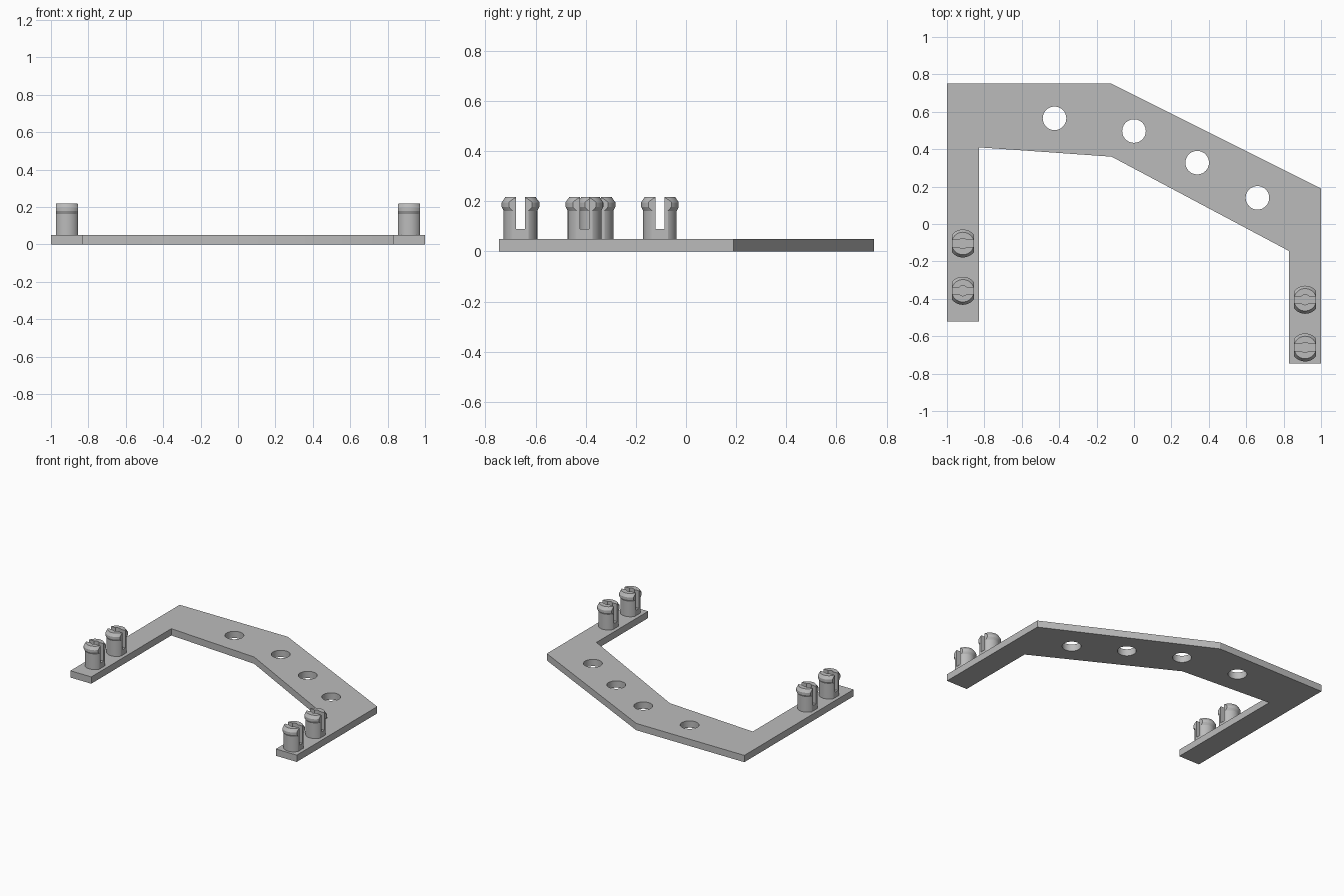
import bpy, bmesh
from math import radians
from mathutils import Matrix, Vector

cube = bpy.data.objects.get("Cube")
if cube:
    bpy.data.objects.remove(cube, do_unlink=True)

# Single grey plastic
grey = bpy.data.materials.new("grey plastic")
grey.use_nodes = True
colour = (0.5, 0.5, 0.5, 1)
grey.diffuse_color = colour
grey.node_tree.nodes["Principled BSDF"].inputs["Base Color"].default_value = colour

THICK, TOP = 0.05, 0.218


def make_object(name, bm):
    bmesh.ops.recalc_face_normals(bm, faces=bm.faces)
    mesh = bpy.data.meshes.new(name)
    bm.to_mesh(mesh)
    bm.free()
    mesh.materials.append(grey)
    ob = bpy.data.objects.new(name, mesh)
    bpy.context.collection.objects.link(ob)
    return ob


def cylinder(name, x, y, z0, z1, r, segments=48):
    bm = bmesh.new()
    bmesh.ops.create_cone(bm, cap_ends=True, segments=segments, radius1=r, radius2=r,
                          depth=z1 - z0, matrix=Matrix.Translation((x, y, (z0 + z1) / 2)))
    return make_object(name, bm)


def box(name, centre, size):
    bm = bmesh.new()
    bmesh.ops.create_cube(bm, size=1, matrix=Matrix.Translation(centre) @ Matrix.Diagonal((*size, 1)))
    return make_object(name, bm)


def combine(ob, tool, operation):
    tool.hide_render = True
    mod = ob.modifiers.new("cut", "BOOLEAN")
    mod.operation, mod.solver, mod.object = operation, "EXACT", tool
    bpy.context.view_layer.objects.active = ob
    bpy.ops.object.modifier_apply(modifier=mod.name)
    bpy.data.objects.remove(tool, do_unlink=True)


def smooth(ob):
    bpy.ops.object.select_all(action="DESELECT")
    ob.select_set(True)
    bpy.context.view_layer.objects.active = ob
    bpy.ops.object.shade_smooth_by_angle(angle=radians(25))


# Bent bracket plate with round holes
outline = [(-1, 0.75), (-0.12, 0.75), (1, 0.19), (1, -0.745), (0.83, -0.745),
           (0.83, -0.145), (-0.12, 0.36), (-0.83, 0.41), (-0.83, -0.52), (-1, -0.52)]
bm = bmesh.new()
face = bm.faces.new([bm.verts.new((x, y, 0)) for x, y in outline])
raised = bmesh.ops.extrude_face_region(bm, geom=[face])["geom"]
bmesh.ops.translate(bm, vec=(0, 0, THICK),
                    verts=[v for v in raised if isinstance(v, bmesh.types.BMVert)])
plate = make_object("bracket_plate", bm)
for x, y in [(-0.425, 0.565), (0, 0.497), (0.338, 0.328), (0.66, 0.14)]:
    combine(plate, cylinder("hole_cutter", x, y, -0.1, 0.2, 0.063), "DIFFERENCE")
smooth(plate)


# Snap peg: turned profile with a lip, flattened sides, a slot and a small bore
def snap_peg(name, x, y):
    profile = [(0, 0.04), (0.067, 0.04), (0.067, 0.162), (0.075, 0.178),
               (0.075, 0.196), (0.06, TOP), (0, TOP)]
    bm = bmesh.new()
    verts = [bm.verts.new((r, 0, z)) for r, z in profile]
    edges = [bm.edges.new(pair) for pair in zip(verts, verts[1:])]
    bmesh.ops.spin(bm, geom=verts + edges, cent=(0, 0, 0), axis=(0, 0, 1),
                   angle=radians(360), steps=48, use_duplicate=False)
    bmesh.ops.remove_doubles(bm, verts=bm.verts, dist=0.0001)
    bmesh.ops.translate(bm, vec=(x, y, 0), verts=bm.verts)
    peg = make_object(name, bm)
    combine(peg, box("side_trimmer", (x, y, 0.15), (0.118, 0.4, 0.4)), "INTERSECT")
    combine(peg, box("slot_cutter", (x, y, 0.19), (0.4, 0.036, 0.2)), "DIFFERENCE")
    combine(peg, cylinder("bore_cutter", x, y, 0.09, 0.3, 0.027, 32), "DIFFERENCE")
    smooth(peg)


for side, x, ys in [("left", 0.915, (-0.66, -0.405)), ("right", -0.915, (-0.357, -0.104))]:
    for place, y in zip(("front", "back"), ys):
        snap_peg(f"{side}_{place}_peg", x, y)
